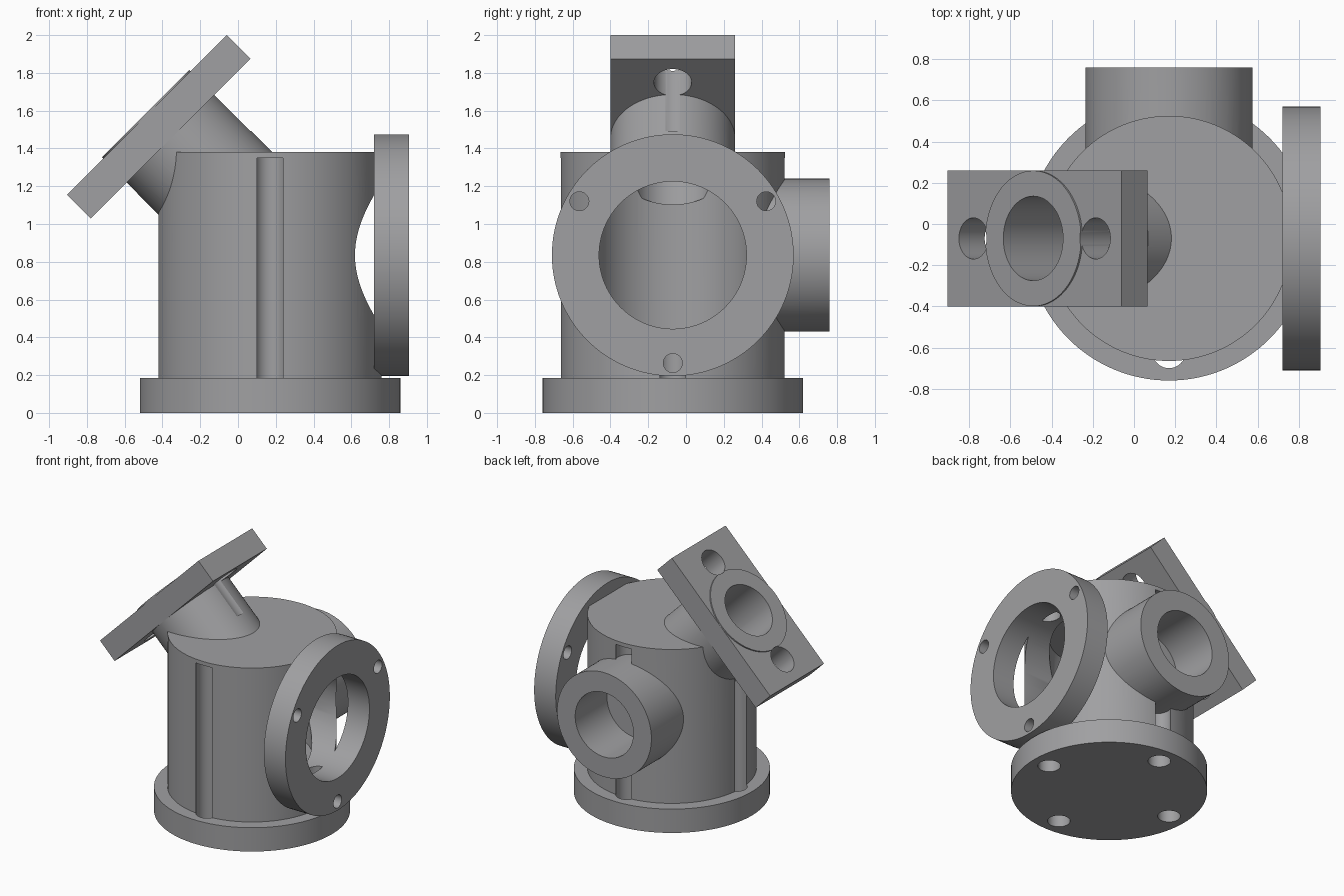
import bpy, math
from mathutils import Vector

if "Cube" in bpy.data.objects:
    bpy.data.objects.remove(bpy.data.objects["Cube"])

CX, CY, CZ = 0.17, -0.07, 0.835          # main axis and port height

grey = bpy.data.materials.new("cast_grey")
grey.diffuse_color = (0.35, 0.35, 0.36, 1)
grey.use_nodes = True
grey.node_tree.nodes["Principled BSDF"].inputs["Base Color"].default_value = grey.diffuse_color


def cyl(name, r, a, b, n=96):
    """Cylinder of radius r from point a to point b."""
    a, b = Vector(a), Vector(b)
    bpy.ops.mesh.primitive_cylinder_add(vertices=n, radius=r, depth=(b - a).length, location=(a + b) / 2)
    o = bpy.context.object
    o.name = name
    o.rotation_euler = (b - a).to_track_quat('Z', 'Y').to_euler()
    o.data.materials.append(grey)
    return o


def boolean(target, tool, op):
    m = target.modifiers.new("bool", 'BOOLEAN')
    m.operation, m.object, m.solver = op, tool, 'EXACT'
    bpy.context.view_layer.update()
    bpy.ops.object.select_all(action='DESELECT')
    target.select_set(True)
    bpy.context.view_layer.objects.active = target
    bpy.ops.object.modifier_apply(modifier=m.name)
    bpy.data.objects.remove(tool, do_unlink=True)


def add(target, tool):
    boolean(target, tool, 'UNION')


def cut(target, tool):
    boolean(target, tool, 'DIFFERENCE')


# Main body on its round base flange, with bolt holes that groove the wall
body = cyl("valve_body", 0.595, (CX, CY, 0.05), (CX, CY, 1.38), 128)
add(body, cyl("base_flange", 0.69, (CX, CY, 0), (CX, CY, 0.185), 128))
for i in range(4):
    t = math.pi / 2 * i
    x, y = CX + 0.55 * math.cos(t), CY + 0.55 * math.sin(t)
    cut(body, cyl("bolt_cut", 0.08, (x, y, -0.1), (x, y, 1.35), 32))

# Back pipe
add(body, cyl("back_pipe", 0.405, (CX, 0.15, CZ), (CX, 0.76, CZ)))

# Slanted neck: s runs inward along the axis, w runs up along the plate
FACE = Vector((-0.4825, CY, 1.5775))
AX = Vector((1, 0, -1)).normalized()
UP = Vector((1, 0, 1)).normalized()


def slant(s, w=0):
    return FACE + AX * s + UP * w


add(body, cyl("neck", 0.33, slant(0.08), slant(0.62)))

# Rectangular plate on the neck
bpy.ops.mesh.primitive_cube_add(size=1, location=slant(0.0885))
plate = bpy.context.object
plate.scale = (1.195, 0.66, 0.177)
plate.rotation_euler = (0, -math.pi / 4, 0)
plate.data.materials.append(grey)
add(body, plate)
add(body, cyl("raised_face", 0.329, slant(-0.01), slant(0.1)))
for w in (-0.42, 0.42):
    cut(body, cyl("plate_bolt_cut", 0.1, slant(-0.1, w), slant(0.45 if w > 0 else 0.26, w), 48))

# Bores and inner chamber
cut(body, cyl("chamber_cut", 0.42, (CX, CY, 0.44), (CX, CY, 1.23)))
cut(body, cyl("side_bore_cut", 0.39, (CX, CY, CZ), (1.2, CY, CZ)))
cut(body, cyl("neck_bore_cut", 0.205, slant(-0.2), slant(0.5), 64))
cut(body, cyl("back_bore_cut", 0.25, (CX, 0.37, CZ), (CX, 1.0, CZ), 64))

# Large round side flange with three bolt holes
flange = cyl("side_flange", 0.64, (0.72, CY, CZ), (0.905, CY, CZ), 128)
cut(flange, cyl("flange_bore_cut", 0.39, (0.6, CY, CZ), (1.0, CY, CZ)))
for deg in (30, 150, 270):
    t = math.radians(deg)
    y, z = CY + 0.571 * math.cos(t), CZ + 0.571 * math.sin(t)
    cut(flange, cyl("flange_bolt_cut", 0.05, (0.6, y, z), (1.0, y, z), 32))

# Smooth walls, crisp edges
for o in (body, flange):
    bpy.ops.object.select_all(action='DESELECT')
    o.select_set(True)
    bpy.context.view_layer.objects.active = o
    bpy.ops.object.shade_smooth_by_angle(angle=math.radians(30))
